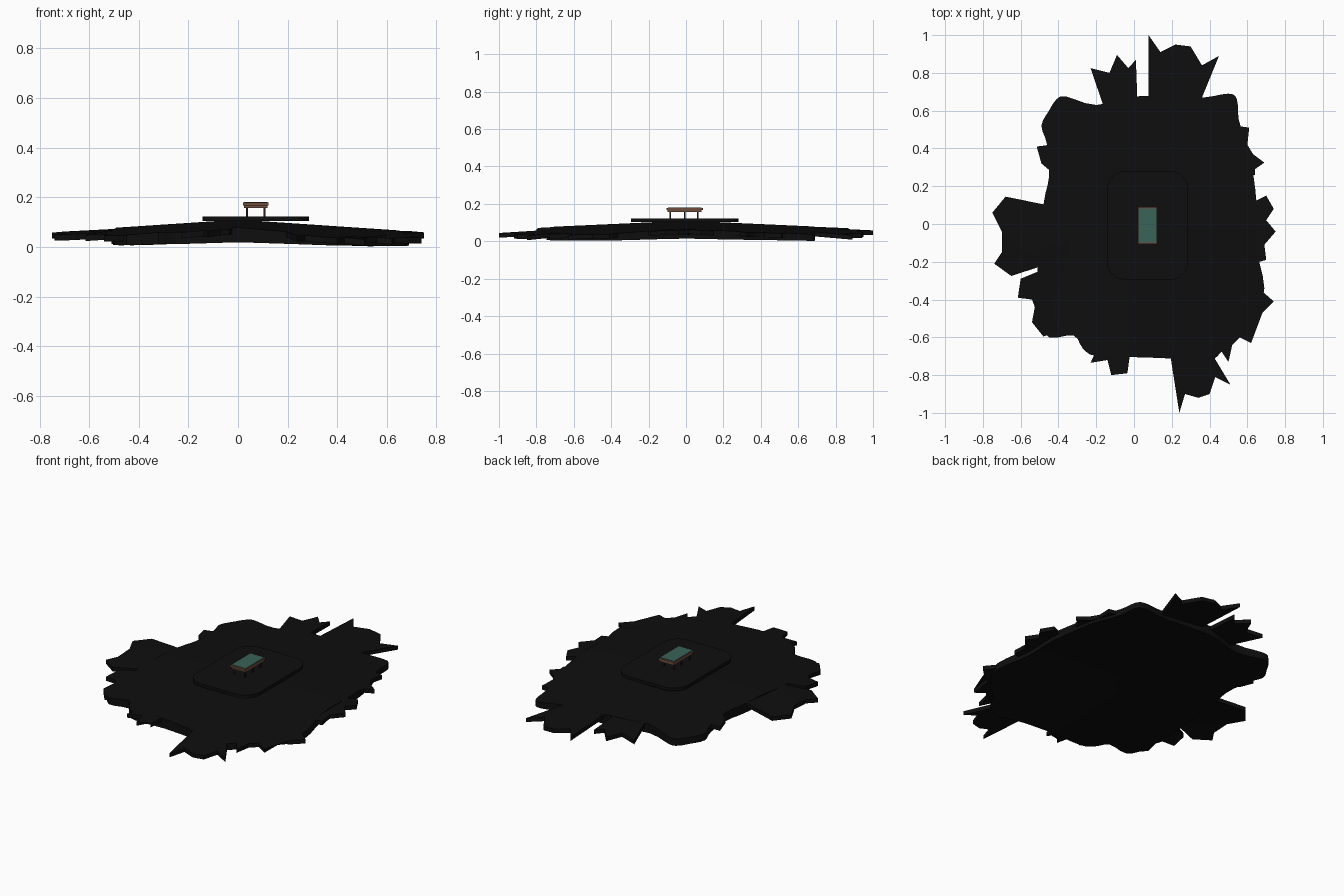
import bpy, bmesh, math
from mathutils import Vector

if "Cube" in bpy.data.objects:
    bpy.data.objects.remove(bpy.data.objects["Cube"])


def material(name, rgb):
    m = bpy.data.materials.new(name)
    m.diffuse_color = (*rgb, 1)
    m.use_nodes = True
    m.node_tree.nodes["Principled BSDF"].inputs["Base Color"].default_value = m.diffuse_color
    return m


BLACK = material("charred black", (0.0045, 0.0045, 0.0045))
BROWN = material("brown wood", (0.15, 0.075, 0.048))
GREEN = material("green felt", (0.042, 0.125, 0.095))
DARK = material("dark leg wood", (0.02, 0.012, 0.01))


def finish(bm, name, mat, smooth=False):
    bmesh.ops.recalc_face_normals(bm, faces=bm.faces)
    me = bpy.data.meshes.new(name)
    bm.to_mesh(me)
    bm.free()
    ob = bpy.data.objects.new(name, me)
    bpy.context.collection.objects.link(ob)
    me.materials.append(mat)
    if smooth:
        bpy.ops.object.select_all(action='DESELECT')
        ob.select_set(True)
        bpy.context.view_layer.objects.active = ob
        bpy.ops.object.shade_smooth_by_angle(angle=math.radians(35))
    return ob


def top_z(x, y):
    # gently drooping ground surface, lowest at the corners
    x, y = abs(x), abs(y)
    return 0.11 - 0.065 * x - 0.045 * y - 0.02 * x * y


def core_bottom(x, y):
    return max(0, 0.4 * (top_z(x, y) - 0.031))


def rounded(points, steps=3):
    # closed smooth curve through the points
    n, out = len(points), []
    p = [Vector(q) for q in points]
    for i in range(n):
        a, b, c, d = p[i - 1], p[i], p[(i + 1) % n], p[(i + 2) % n]
        for s in range(steps):
            t = s / steps
            out.append(0.5 * (2 * b + (c - a) * t + (2 * a - 5 * b + 4 * c - d) * t * t
                              + (3 * b - a - 3 * c + d) * t ** 3))
    return out


# central ground slab
outline = rounded([
    (-.46, .42), (-.49, .52), (-.45, .6), (-.41, .66), (-.36, .675), (-.2, .63),
    (0, .675), (.2, .675), (.37, .67), (.5, .69), (.545, .66), (.555, .55),
    (.6, .42), (.62, .34), (.65, .1), (.65, -.13), (.69, -.34), (.64, -.47),
    (.53, -.58), (.46, -.68), (.4, -.73), (.33, -.745), (.22, -.715), (0, -.705),
    (-.2, -.7), (-.27, -.66), (-.32, -.59), (-.45, -.6), (-.5, -.5), (-.5, -.35),
    (-.51, -.24), (-.48, .1), (-.45, .25)])
bm = bmesh.new()
rims = []
for height in (top_z, core_bottom):
    centre = bm.verts.new((0, 0, height(0, 0)))
    inner = None
    for f in (0.25, 0.5, 0.75, 0.93, 1):
        ring = [bm.verts.new((q.x * f, q.y * f, height(q.x * f, q.y * f))) for q in outline]
        for i in range(len(ring)):
            if inner:
                bm.faces.new((inner[i - 1], inner[i], ring[i], ring[i - 1]))
            else:
                bm.faces.new((centre, ring[i], ring[i - 1]))
        inner = ring
    rims.append(ring)
for i in range(len(outline)):
    bm.faces.new((rims[0][i - 1], rims[0][i], rims[1][i], rims[1][i - 1]))
finish(bm, "ground_slab", BLACK, True)


def shard(name, points):
    # thin jagged plate that follows the ground slope
    bm = bmesh.new()
    top = [bm.verts.new((x, y, top_z(x, y))) for x, y in points]
    low = [bm.verts.new((x, y, top_z(x, y) - 0.024)) for x, y in points]
    caps = [bm.faces.new(top), bm.faces.new(low[::-1])]
    for i in range(len(points)):
        bm.faces.new((top[i - 1], low[i - 1], low[i], top[i]))
    bmesh.ops.triangulate(bm, faces=caps)
    finish(bm, name, BLACK)


# broken rim pieces
shard("back_left_shard", [(-.16, .62), (-.23, .825), (-.13, .8), (-.09, .895),
                          (-.03, .825), (.01, .87), (.02, .6)])
shard("back_shard", [(.077, .55), (.077, 1), (.14, .91), (.22, .95), (.3, .94),
                     (.36, .84), (.45, .89), (.36, .67), (.34, .6)])
shard("left_shard", [(-.46, .1), (-.68, .145), (-.75, .06), (-.7, -.04),
                     (-.7, -.15), (-.74, -.21), (-.65, -.275), (-.48, -.22)])
shard("front_left_shard", [(-.48, -.24), (-.6, -.29), (-.615, -.39), (-.54, -.4),
                           (-.525, -.44), (-.54, -.52), (-.48, -.595), (-.4, -.57)])
shard("left_chip", [(-.44, .42), (-.515, .41), (-.49, .32), (-.43, .27)])
shard("front_chips", [(-.2, -.67), (-.23, -.735), (-.14, -.72), (-.12, -.8),
                      (-.07, -.74), (-.035, -.79), (-.02, -.68)])
shard("front_shard", [(.19, -.68), (.24, -1), (.27, -.9), (.34, -.92), (.4, -.9),
                      (.43, -.81), (.51, -.85), (.42, -.7)])
shard("front_right_shard", [(.44, -.64), (.5, -.73), (.52, -.64), (.56, -.6),
                            (.62, -.63), (.63, -.5), (.68, -.47), (.74, -.41), (.66, -.34)])
shard("right_shard", [(.62, .11), (.7, .15), (.74, .08), (.7, .02), (.75, -.04),
                      (.69, -.11), (.7, -.19), (.63, -.21)])
shard("back_right_chips", [(.54, .52), (.61, .51), (.6, .42), (.63, .37),
                           (.69, .325), (.64, .29), (.64, .26), (.6, .26)])

# raised floor platform with rounded corners
bm = bmesh.new()
cx, cy, hx, hy, r = 0.072, -0.007, 0.215, 0.288, 0.095
rim = []
for k, (sx, sy) in enumerate([(1, 1), (-1, 1), (-1, -1), (1, -1)]):
    for j in range(7):
        a = math.radians(90 * k + 15 * j)
        rim.append((cx + sx * (hx - r) + r * math.cos(a), cy + sy * (hy - r) + r * math.sin(a)))
face = bm.faces.new([bm.verts.new((x, y, 0.104)) for x, y in rim])
ext = bmesh.ops.extrude_face_region(bm, geom=[face])["geom"]
for v in ext:
    if isinstance(v, bmesh.types.BMVert):
        v.co.z = 0.123
if not face.is_valid or len([f for f in bm.faces if len(f.verts) > 4]) < 2:
    bm.faces.new([v for v in bm.verts if v.co.z < 0.11])
finish(bm, "floor_platform", BLACK, True)


def box(name, x0, x1, y0, y1, z0, z1, mat):
    bm = bmesh.new()
    bmesh.ops.create_cube(bm, size=1)
    for v in bm.verts:
        v.co = ((x0 + x1) / 2 + v.co.x * (x1 - x0), (y0 + y1) / 2 + v.co.y * (y1 - y0),
                (z0 + z1) / 2 + v.co.z * (z1 - z0))
    return finish(bm, name, mat)


# table: body, rail, felt and six legs
box("table_body", .024, .118, -.098, .084, .157, .17, BROWN)
box("table_rail", .02, .122, -.105, .09, .167, .179, BROWN)
box("table_felt", .024, .118, -.097, .082, .175, .182, GREEN)
for i, x in enumerate((.036, .106)):
    for j, y in enumerate((-.084, -.008, .062)):
        box(f"table_leg_{i}_{j}", x - .004, x + .004, y - .004, y + .004, .12, .16, DARK)
